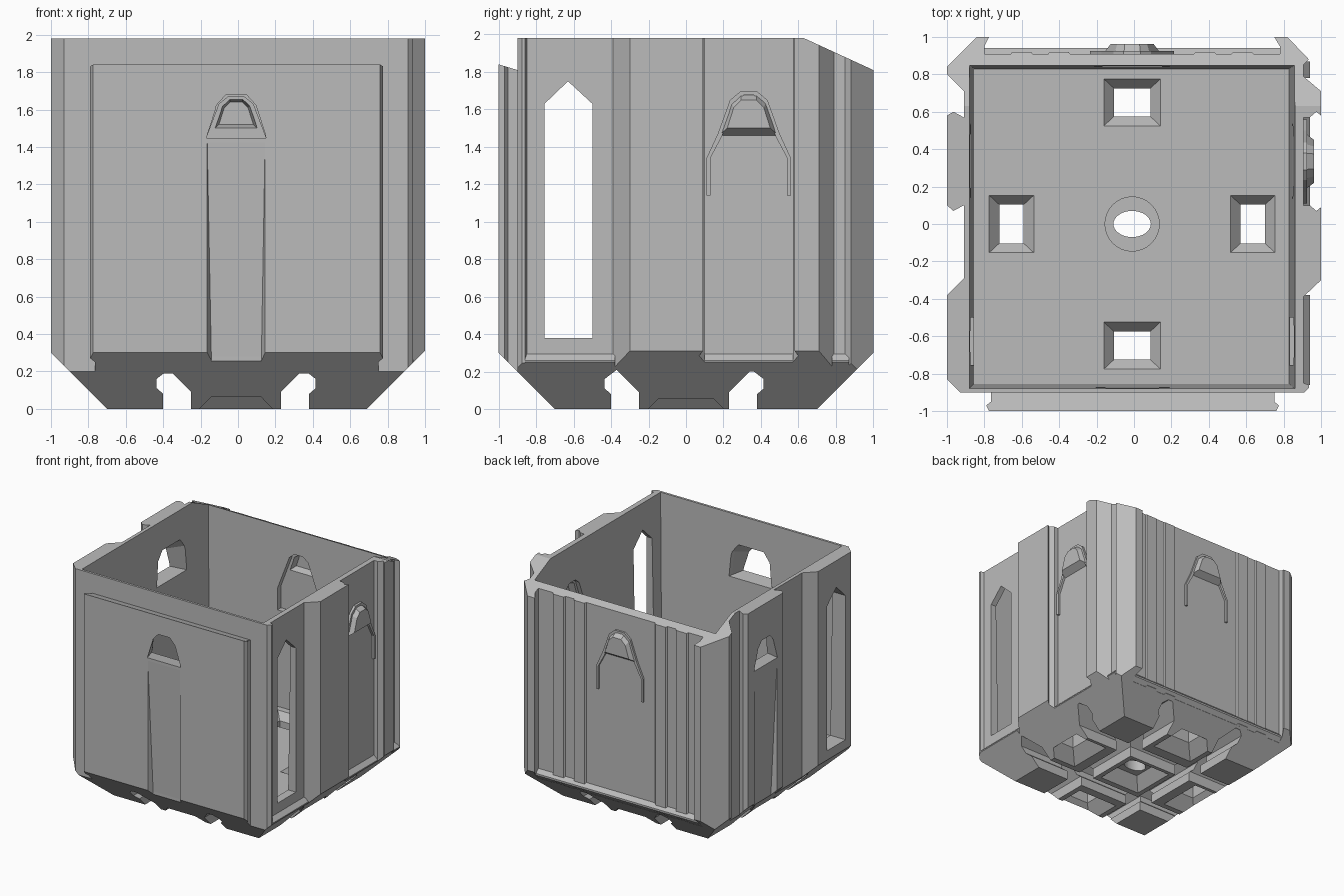
import bpy, bmesh, math

old = bpy.data.objects.get("Cube")
if old:
    bpy.data.objects.remove(old)

grey = bpy.data.materials.new("plain_grey")
grey.use_nodes = True
GREY = (0.5, 0.5, 0.5, 1)
grey.diffuse_color = GREY
grey.node_tree.nodes["Principled BSDF"].inputs["Base Color"].default_value = GREY


def prism(name, axis, pts, a, b, end=None):
    """Extrude (or loft to the outline 'end') a 2D outline along an axis."""
    place = {"x": lambda u, v, w: (w, u, v),
             "y": lambda u, v, w: (u, w, v),
             "z": lambda u, v, w: (u, v, w)}[axis]
    bm = bmesh.new()
    lo = [bm.verts.new(place(u, v, a)) for u, v in pts]
    hi = [bm.verts.new(place(u, v, b)) for u, v in (end or pts)]
    bm.faces.new(lo)
    bm.faces.new(hi)
    n = len(pts)
    for i in range(n):
        j = (i + 1) % n
        bm.faces.new((lo[i], lo[j], hi[j], hi[i]))
    bmesh.ops.recalc_face_normals(bm, faces=bm.faces)
    mesh = bpy.data.meshes.new(name)
    bm.to_mesh(mesh)
    bm.free()
    mesh.materials.append(grey)
    ob = bpy.data.objects.new(name, mesh)
    bpy.context.collection.objects.link(ob)
    return ob


def carve(targets, cutter, op="DIFFERENCE"):
    """Boolean each target with the cutter, then drop the cutter."""
    cutter.hide_render = True
    for ob in targets:
        mod = ob.modifiers.new("carve", "BOOLEAN")
        mod.operation, mod.solver, mod.object = op, "EXACT", cutter
        bpy.context.view_layer.update()
        dg = bpy.context.evaluated_depsgraph_get()
        mesh = bpy.data.meshes.new_from_object(ob.evaluated_get(dg))
        ob.modifiers.clear()
        ob.data = mesh
    bpy.data.objects.remove(cutter)


def rect(x0, x1, y0, y1):
    return [(x0, y0), (x1, y0), (x1, y1), (x0, y1)]


def box_at(cx, cy, hx, hy):
    return rect(cx - hx, cx + hx, cy - hy, cy + hy)


def mirrored(half, c):
    """Symmetric outline from its right half, listed bottom to top."""
    return [(c + d, z) for d, z in half] + [(c - d, z) for d, z in reversed(half)]


# Plan outline: plain sides, dovetail sockets and a corrugated back
ribs = []
for x in (0.58, 0.38, -0.4, -0.6):
    ribs += [(x + .06, .908), (x + .05, .92), (x - .05, .92), (x - .06, .908)]
outline = [
    (-.93, -.9), (.91, -.9), (.935, -.875), (.935, -.86), (.905, -.85),
    (.905, -.39), (1, -.3), (1, .09), (.975, .07), (.94, .1), (.905, .1),
    (.905, .57), (.94, .57), (.975, .6), (1, .58), (1, .71), (.905, .79),
    (.905, .85), (.935, .88), (.82, 1), (.75, 1), (.78, .95), (.78, .908),
] + ribs + [
    (-.8, .908), (-.8, .95), (-.775, 1), (-.84, 1), (-1, .84), (-1, .8),
    (-.91, .71), (-.91, .57), (-.965, .6), (-1, .58), (-1, .1), (-.965, .07),
    (-.91, .1), (-.91, -.29), (-1, -.38), (-1, -.83),
]
outline = [p for p in outline if p != (-.84, 1)]
outline.insert(outline.index((-1, .84)), (-.84, 1))
body = prism("bin_body", "z", outline, 0, 1.98)

# Front sliding plate with dovetail edges and a tilted top
plate = prism("front_plate", "z", [
    (-.765, -.89), (-.765, -.95), (-.79, -.97), (-.775, -1), (.76, -1),
    (.775, -.97), (.75, -.95), (.75, -.89)], .12, 1.84)
for v in plate.data.vertices:
    if v.co.z > 1:
        v.co.z -= .3 * (v.co.y + 1)

# Sloped lips at the foot of the recessed walls
lip = [(.89, .19), (.94, .245), (.94, .26), (.905, .295), (.89, .295)]
lips = [prism("back_lip", "x", lip, -.8, .78)]
for a, b in ((-.86, -.38), (.09, .58), (.78, .87)):
    lips.append(prism("side_lip", "y", lip, a, b))

# Outer envelope: bevelled foot and sloping back rim
shell = [body, plate] + lips
carve(shell, prism("env_x", "y", [(-.7, 0), (.69, 0), (1, .31), (1, 1.98),
                                  (-1, 1.98), (-1, .3)], -1.1, 1.1), "INTERSECT")
carve(shell, prism("env_y", "x", [(-.7, 0), (.7, 0), (1, .3), (1, 1.81),
                                  (.63, 1.98), (-1, 1.98), (-1, .3)],
                   -1.1, 1.1), "INTERSECT")

# Inner cavity with slight draft
FLOOR = .32
carve([body], prism("cavity", "z", rect(-.855, .83, -.855, .83), FLOOR, 2.0,
                    rect(-.88, .86, -.88, .85)))

# Crossing key-shaped grooves under the base
groove = [(-.4, -.05), (-.4, .08), (-.435, .11), (-.435, .16), (-.37, .21),
          (-.25, .09), (-.25, -.05)]
for axis in "xy":
    for side in (1, -1):
        pts = groove if side == 1 else [(-.02 - u, v) for u, v in groove]
        carve([body], prism("groove", axis, pts, -1.2, 1.2))

# Four funnel drains in the floor, with a tapered pocket below each
C = -.01
for dx, dy in ((0, .65), (0, -.65), (.645, 0), (-.645, 0)):
    cx, cy = C + dx, dy
    hx, hy = (.097, .075) if dx == 0 else (.065, .103)
    carve([body], prism("drain", "z", box_at(cx, cy, hx, hy), -.1, .5))
    carve([body], prism("funnel", "z", box_at(cx, cy, hx, hy), .26, FLOOR + .002,
                        box_at(cx, cy, hx + .056, hy + .052)))
    carve([body], prism("pocket", "z", box_at(cx, cy, hx + .1, hy + .1), -.002, .1,
                        box_at(cx, cy, hx, hy)))


# Central counterbore, oval drain and pocket
def oval(rx, ry):
    return [(C + rx * math.cos(t * math.pi / 16), ry * math.sin(t * math.pi / 16))
            for t in range(32)]


carve([body], prism("centre_pocket", "z", box_at(C, 0, .2, .2), -.002, .1,
                    box_at(C, 0, .12, .12)))
carve([body], prism("counterbore", "z", oval(.145, .145), .22, .5))
carve([body], prism("oval_drain", "z", oval(.1, .07), -.1, .5))

# Pointed slit windows through both side walls
carve([body], prism("slit", "x", [(-.755, .38), (-.5, .38), (-.5, 1.63),
                                  (-.63, 1.75), (-.755, 1.63)], -1.2, 1.2))

# Flared spout openings and tapered channels, on the front and the -x panel
spout = [(.155, 1.45), (.1, 1.62), (.05, 1.675)]
flare = [(.22, 1.43), (.2, 1.66), (.14, 1.74)]
for axis, c, targets in (("y", C, [body, plate]), ("x", .335, [body])):
    carve(targets, prism("spout", axis, mirrored(spout, c), -1.01, -.84,
                         mirrored(flare, c)))
    carve(targets, prism("channel", axis,
                         mirrored([(.155, .15), (.155, 1.45)], c), -1.001, -.955,
                         mirrored([(.13, .15), (.135, .28)], c)))

# Hoods with thin arched trim, on the +x wall and the back
arch = [(.225, 1.14), (.225, 1.34), (.165, 1.47), (.1, 1.65), (.045, 1.695)]
base = [(.17, 1.45), (.1, 1.645), (.045, 1.69)]
cap = [(.115, 1.5), (.08, 1.61), (.04, 1.65)]
for axis, c, where in (("x", .335, "side"), ("y", C, "back")):
    # inner recess behind the hood
    carve([body], prism("recess", axis, mirrored([(.2, 1.15), (.2, 1.34), (.09, 1.63),
                                                  (.04, 1.67)], c), .8, .888))
    hood = prism(where + "_hood", axis, mirrored(base, c), .89, .962, mirrored(cap, c))
    hollow = [(d * .85, 1.47 + (z - 1.45) * .85) for d, z in base]
    small = [(d * .8, 1.52 + (z - 1.5) * .8) for d, z in cap]
    carve([body, hood], prism("hollow", axis, mirrored(hollow, c), .8, .945,
                              mirrored(small, c)))
    inner = [(d - .02, z - (.018 if z > 1.4 else 0)) for d, z in arch]
    band = mirrored(arch, c) + list(reversed(mirrored(inner, c)))
    prism(where + "_hood_trim", axis, band, .89, .925)
